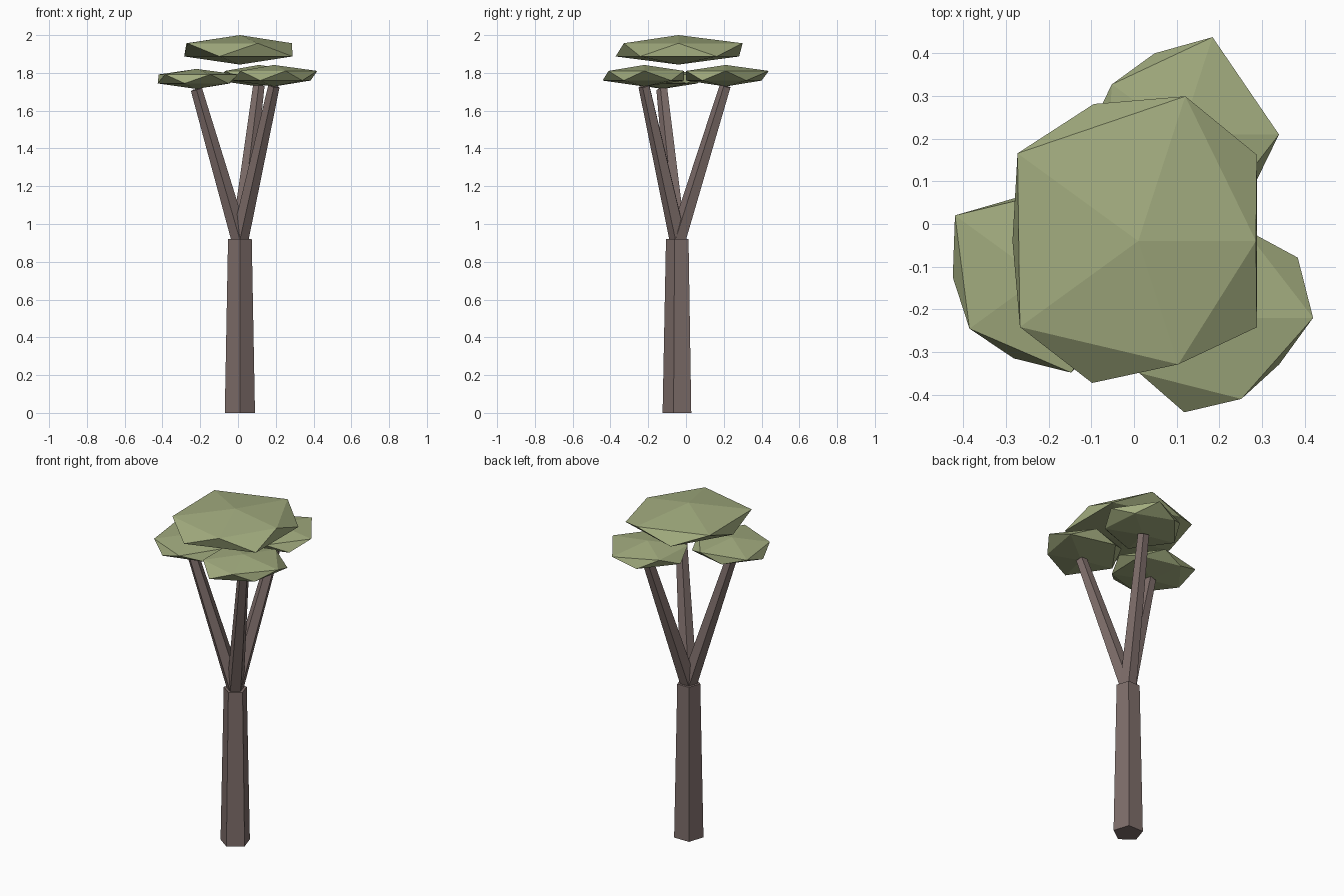
import bpy, math
from mathutils import Vector, Matrix

if "Cube" in bpy.data.objects:
    bpy.data.objects.remove(bpy.data.objects["Cube"])


def material(name, rgb):
    m = bpy.data.materials.new(name)
    m.diffuse_color = (*rgb, 1)
    m.use_nodes = True
    m.node_tree.nodes["Principled BSDF"].inputs["Base Color"].default_value = m.diffuse_color
    return m


BARK = material("bark", (0.21, 0.155, 0.145))
LEAF = material("leaves", (0.36, 0.41, 0.21))


def limb(name, start, end, r1, r2):
    """Tapered five-sided limb between two points."""
    start, end = Vector(start), Vector(end)
    axis = end - start
    bpy.ops.mesh.primitive_cone_add(vertices=5, radius1=r1, radius2=r2, depth=axis.length)
    ob = bpy.context.object
    ob.name = name
    turn = Vector((0, 0, 1)).rotation_difference(axis).to_matrix().to_4x4()
    ob.data.transform(turn @ Matrix.Rotation(math.pi, 4, 'Z'))
    ob.location = (start + end) / 2
    ob.data.materials.append(BARK)


def canopy(name, center, half_height, upper, lower):
    """Flattened icosphere; ring radii listed from +x anticlockwise."""
    bpy.ops.mesh.primitive_ico_sphere_add(subdivisions=1, radius=1, location=center)
    ob = bpy.context.object
    ob.name = name
    for v in ob.data.vertices:
        x, y, z = v.co
        if abs(z) < 0.9:
            a = math.degrees(math.atan2(y, x)) % 360
            i = round(a / 72) % 5 if z > 0 else round((a - 36) / 72) % 5
            r = (upper if z > 0 else lower)[i]
            a = math.radians(a)
            v.co.x, v.co.y = r * math.cos(a), r * math.sin(a)
        v.co.z = z * half_height
    ob.data.materials.append(LEAF)


# Trunk
FORK = (0.01, -0.04, 0.92)
limb("trunk", (0.01, -0.04, 0), FORK, 0.084, 0.066)

# Branches, each carrying a small leaf clump
clumps = [
    ("left", (-0.22, -0.125, 1.768), 0.053,
     (0.22, 0.22, 0.247, 0.205, 0.235), (0.22, 0.195, 0.205, 0.20, 0.21)),
    ("back", (0.11, 0.21, 1.785), 0.057,
     (0.23, 0.24, 0.20, 0.22, 0.22), (0.186, 0.20, 0.22, 0.22, 0.21)),
    ("right", (0.19, -0.22, 1.785), 0.057,
     (0.23, 0.22, 0.22, 0.22, 0.20), (0.24, 0.22, 0.22, 0.233, 0.186)),
]
for side, c, h, up, low in clumps:
    limb(side + "_branch", FORK, (c[0], c[1], c[2] - 0.055), 0.048, 0.032)
    canopy(side + "_leaves", c, h, up, low)

# Large top clump
canopy("top_leaves", (0.01, -0.04, 1.922), 0.078,
       (0.276, 0.357, 0.35, 0.343, 0.304), (0.344, 0.338, 0.295, 0.35, 0.344))
